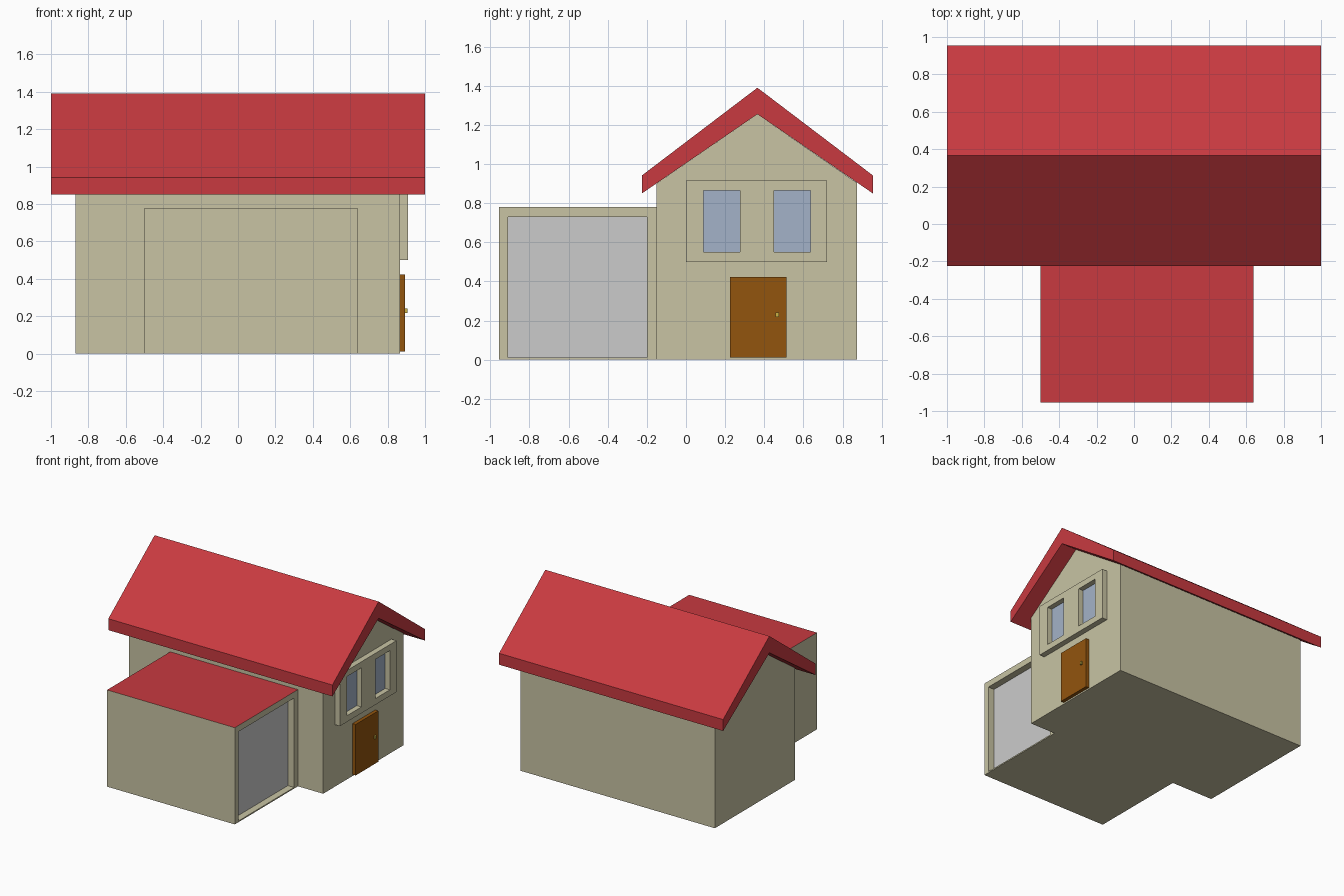
import bpy, bmesh

if "Cube" in bpy.data.objects:
    bpy.data.objects.remove(bpy.data.objects["Cube"])


def material(name, rgb):
    m = bpy.data.materials.new(name)
    m.diffuse_color = (*rgb, 1)
    m.use_nodes = True
    m.node_tree.nodes["Principled BSDF"].inputs["Base Color"].default_value = m.diffuse_color
    return m


WALL = material("wall_beige", (0.58, 0.55, 0.37))
RED = material("roof_red", (0.58, 0.042, 0.051))
WOOD = material("door_wood", (0.29, 0.089, 0.004))
GLASS = material("window_glass", (0.37, 0.45, 0.58))
GREY = material("garage_grey", (0.53, 0.53, 0.53))
BRASS = material("knob_brass", (0.6, 0.45, 0.06))


def finish(name, bm, *mats):
    bmesh.ops.recalc_face_normals(bm, faces=bm.faces)
    mesh = bpy.data.meshes.new(name)
    bm.to_mesh(mesh)
    bm.free()
    for m in mats:
        mesh.materials.append(m)
    obj = bpy.data.objects.new(name, mesh)
    bpy.context.collection.objects.link(obj)
    return obj


def prism(name, profile, x0, x1, mat):
    """Extrude a (y, z) outline along x."""
    bm = bmesh.new()
    face = bm.faces.new([bm.verts.new((x0, y, z)) for y, z in profile])
    new = bmesh.ops.extrude_face_region(bm, geom=[face], use_keep_orig=True)["geom"]
    bmesh.ops.translate(bm, vec=(x1 - x0, 0, 0),
                        verts=[v for v in new if isinstance(v, bmesh.types.BMVert)])
    return finish(name, bm, mat)


def box(name, x0, x1, y0, y1, z0, z1, mat):
    return prism(name, [(y0, z0), (y1, z0), (y1, z1), (y0, z1)], x0, x1, mat)


def recessed_box(name, x0, x1, ys, zs, holes, depth, panel, top):
    """Box whose +x side is a grid; the cells in holes are sunk inward."""
    bm = bmesh.new()
    v = [[bm.verts.new((x1, y, z)) for z in zs] for y in ys]
    sunk = []
    for i in range(len(ys) - 1):
        for j in range(len(zs) - 1):
            f = bm.faces.new((v[i][j], v[i + 1][j], v[i + 1][j + 1], v[i][j + 1]))
            if (i, j) in holes:
                sunk.append(f)
    # Sides and back of the box
    rim = [e for e in bm.edges if e.is_boundary]
    new = bmesh.ops.extrude_edge_only(bm, edges=rim)["geom"]
    bmesh.ops.translate(bm, vec=(x0 - x1, 0, 0),
                        verts=[g for g in new if isinstance(g, bmesh.types.BMVert)])
    bmesh.ops.edgeloop_fill(bm, edges=[e for e in bm.edges if e.is_boundary])
    # Openings
    bmesh.ops.inset_individual(bm, faces=sunk, thickness=0, depth=0)
    for f in sunk:
        bmesh.ops.translate(bm, vec=(-depth, 0, 0), verts=f.verts)
        f.material_index = 1
    for f in bm.faces:
        if all(abs(p.co.z - zs[-1]) < 1e-5 for p in f.verts):
            f.material_index = 2
    return finish(name, bm, WALL, panel, top)


# Main house with gabled ends
prism("house_walls", [(-0.15, 0), (0.875, 0), (0.875, 0.903), (0.365, 1.255), (-0.15, 0.901)],
      -0.87, 0.865, WALL)

# Gabled roof with overhanging eaves
prism("main_roof", [(-0.225, 0.85), (0.365, 1.255), (0.955, 0.85),
                    (0.955, 0.942), (0.365, 1.39), (-0.225, 0.942)], -1, 1, RED)

# Flat-roofed garage with a recessed door
recessed_box("garage", -0.5, 0.64, [-0.955, -0.91, -0.2, -0.15], [0, 0.01, 0.73, 0.78],
             [(1, 1)], 0.055, GREY, RED)

# Bay with two recessed windows
recessed_box("window_bay", 0.86, 0.91, [0, 0.09, 0.275, 0.45, 0.637, 0.72],
             [0.5, 0.55, 0.866, 0.915], [(1, 1), (3, 1)], 0.042, GLASS, WALL)

# Front door and knob
box("front_door", 0.86, 0.893, 0.225, 0.513, 0.012, 0.423, WOOD)
box("door_knob", 0.89, 0.905, 0.457, 0.475, 0.218, 0.242, BRASS)
